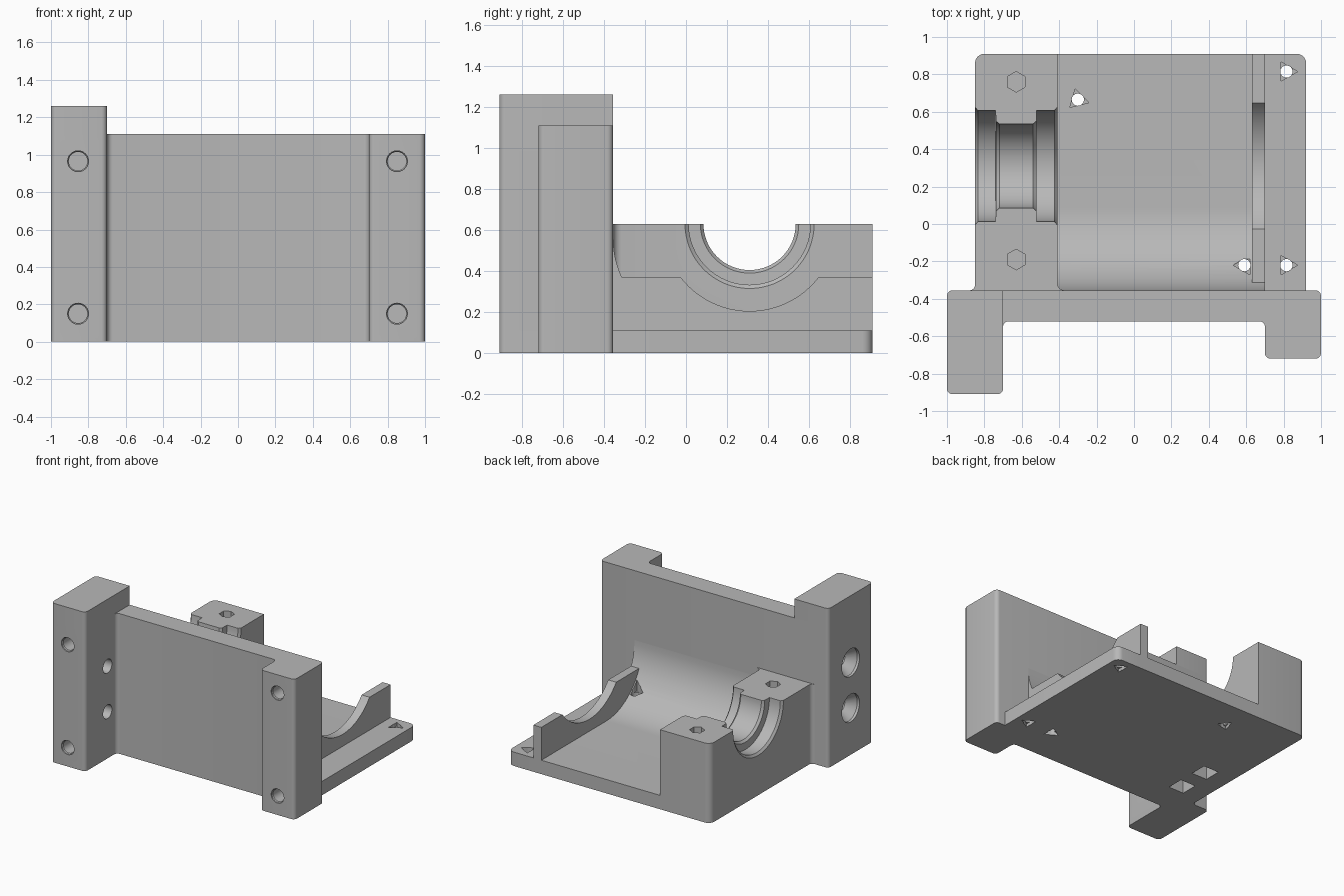
import bpy, bmesh, math
from mathutils import Vector, Matrix

cube = bpy.data.objects.get("Cube")
if cube:
    bpy.data.objects.remove(cube, do_unlink=True)

grey = bpy.data.materials.new("plain grey")
grey.use_nodes = True
COLOUR = (0.48, 0.48, 0.48, 1)
grey.diffuse_color = COLOUR
grey.node_tree.nodes["Principled BSDF"].inputs["Base Color"].default_value = COLOUR


def finish(name, bm):
    bmesh.ops.remove_doubles(bm, verts=bm.verts, dist=1e-5)
    bmesh.ops.recalc_face_normals(bm, faces=bm.faces)
    mesh = bpy.data.meshes.new(name)
    bm.to_mesh(mesh)
    bm.free()
    mesh.materials.append(grey)
    obj = bpy.data.objects.new(name, mesh)
    bpy.context.collection.objects.link(obj)
    return obj


def rounded(corners, steps=6):
    """Outline from (u, v, radius) corners, right angles rounded by radius."""
    pts = [Vector(c[:2]) for c in corners]
    out = []
    for i, p in enumerate(pts):
        r = corners[i][2] if len(corners[i]) > 2 else 0
        if not r:
            out.append(p)
            continue
        a = (pts[i - 1] - p).normalized() * r
        b = (pts[(i + 1) % len(pts)] - p).normalized() * r
        for k in range(steps + 1):
            t = math.pi / 2 * k / steps
            out.append(p + a * (1 - math.sin(t)) + b * (1 - math.cos(t)))
    return out


def arc(cy, cz, r, start, end, steps):
    return [(cy + r * math.cos(math.radians(start + (end - start) * k / steps)),
             cz + r * math.sin(math.radians(start + (end - start) * k / steps)))
            for k in range(steps + 1)]


def extrude(name, outline, axis, low, high):
    """Extrude an xy outline along z, or a yz outline along x."""
    bm = bmesh.new()
    rings = []
    for w in (low, high):
        rings.append([bm.verts.new((u, v, w) if axis == "z" else (w, u, v))
                      for u, v in outline])
    n = len(outline)
    bm.faces.new(rings[0])
    bm.faces.new(rings[1])
    for i in range(n):
        j = (i + 1) % n
        bm.faces.new((rings[0][i], rings[0][j], rings[1][j], rings[1][i]))
    return finish(name, bm)


def lathe(name, profile, origin, direction, sides=24, turn=0.0):
    """Solid of revolution from (distance, radius) pairs along a direction."""
    bm = bmesh.new()
    rings = [[bm.verts.new((r * math.cos(turn + math.tau * k / sides),
                            r * math.sin(turn + math.tau * k / sides), d))
              for k in range(sides)] for d, r in profile]
    bm.faces.new(rings[0])
    bm.faces.new(rings[-1])
    for a, b in zip(rings, rings[1:]):
        for k in range(sides):
            m = (k + 1) % sides
            bm.faces.new((a[k], a[m], b[m], b[k]))
    spin = Vector((0, 0, 1)).rotation_difference(Vector(direction)).to_matrix().to_4x4()
    bm.transform(Matrix.Translation(origin) @ spin)
    return finish(name, bm)


def cut(part, cutters, operation="DIFFERENCE"):
    bpy.context.view_layer.objects.active = part
    for cutter in cutters:
        mod = part.modifiers.new("cut", "BOOLEAN")
        mod.operation = operation
        mod.solver = "EXACT"
        mod.object = cutter
        bpy.ops.object.modifier_apply(modifier=mod.name)
        bpy.data.objects.remove(cutter, do_unlink=True)


BACK, END = -0.355, 0.91      # wall back face and rear edge
AXIS_Y, AXIS_Z = 0.31, 0.63   # bearing bore axis

# Front wall with its two forward posts
R = 0.03
wall = extrude("front_wall", rounded([
    (-1, BACK, R), (-1, -0.91, R), (-0.7, -0.91, R), (-0.7, -0.52, R),
    (0.7, -0.52, R), (0.7, -0.72, R), (1, -0.72, R), (1, BACK, R)]), "z", 0, 1.11)
post_top = extrude("tall_post_top", rounded([
    (-1, BACK, R), (-1, -0.91, R), (-0.7, -0.91, R), (-0.7, BACK)]), "z", 1.11, 1.26)

# Blind mounting holes in the post fronts
holes = []
for x, front in ((-0.855, -0.91), (0.85, -0.72)):
    for z in (0.15, 0.965):
        holes.append(lathe("mount_hole", [(-0.05, 0.056), (0.01, 0.056), (0.016, 0.05), (0.25, 0.05)],
                           (x, front, z), (0, 1, 0)))
# Countersunk cross holes through the tall post
for z in (0.37, 0.73):
    holes.append(lathe("cross_hole", [(-0.02, 0.11), (0.02, 0.11), (0.09, 0.055), (0.4, 0.055)],
                       (-1, -0.633, z), (1, 0, 0)))
cut(wall, holes)

# Floor that sweeps up into the wall
sweep = 0.45
floor = extrude("floor_plate", [(BACK, 0), (END, 0), (END, 0.11)]
                + arc(BACK + sweep, 0.11 + sweep, sweep, 270, 180, 20), "x", -0.41, 0.7)

# Low rib with a round clearance
half = math.degrees(math.acos((AXIS_Z - 0.37) / 0.425))
rib = extrude("rib", [(-0.33, 0.06), (END, 0.06), (END, 0.37)]
              + arc(AXIS_Y, AXIS_Z, 0.425, 270 + half, 270 - half, 24)
              + [(-0.312, 0.37), (-0.33, 0.3)], "x", 0.63, 0.7)
cut(floor, [rib], "UNION")

# Narrow ledge beside the rib
ledge = extrude("side_ledge", rounded([(0.7, BACK), (0.92, BACK), (0.92, END, 0.05), (0.7, END)]),
                "z", 0, 0.11)


# Screw holes with three-cornered recesses on both faces
def screw_hole(x, y, top, turn):
    tools = [lathe("screw_hole", [(-0.1, 0.033), (0.6, 0.033)], (x, y, 0), (0, 0, 1), 16)]
    for low, high in ((-0.05, 0.025), (top - 0.03, top + 0.1)):
        tools.append(lathe("screw_recess", [(low, 0.06), (high, 0.06)], (x, y, 0), (0, 0, 1), 3, turn))
    return tools


cut(floor, screw_hole(0.59, -0.22, 0.24, math.pi) + screw_hole(-0.3, 0.665, 0.11, 0.25 + math.pi / 2))
cut(ledge, screw_hole(0.815, 0.815, 0.11, 0) + screw_hole(0.815, -0.22, 0.11, 0))

# Bearing block, flared where it meets the wall
block = extrude("bearing_block", rounded([
    (-0.88, BACK), (-0.85, BACK, 0.03), (-0.85, END, 0.05), (-0.41, END, 0.0),
    (-0.41, BACK, 0.04), (-0.37, BACK)]), "z", 0, 0.63)
# Stepped bearing seat
seat = [(-0.9, 0.315), (-0.85, 0.315), (-0.835, 0.297), (-0.74, 0.297), (-0.738, 0.24), (-0.72, 0.225),
        (-0.54, 0.225), (-0.522, 0.24), (-0.52, 0.297), (-0.425, 0.297), (-0.41, 0.315), (-0.3, 0.315)]
cutters = [lathe("bearing_seat", seat, (0, AXIS_Y, AXIS_Z), (1, 0, 0), 64)]
# Six-sided cap screw holes
for y in (0.76, -0.19):
    cutters.append(lathe("cap_hole", [(0.4, 0.055), (0.7, 0.055)], (-0.63, y, 0), (0, 0, 1), 6, math.pi / 6))
# Square pockets underneath
for y in (-0.21, 0.05):
    cutters.append(lathe("pocket", [(-0.1, 0.095), (0.15, 0.095)], (-0.63, y, 0), (0, 0, 1), 4, math.pi / 4))
cut(block, cutters)

# Smooth the round surfaces, keep the edges sharp
for part in (wall, post_top, floor, ledge, block):
    bpy.ops.object.select_all(action="DESELECT")
    part.select_set(True)
    bpy.context.view_layer.objects.active = part
    bpy.ops.object.shade_smooth_by_angle(angle=math.radians(30))
